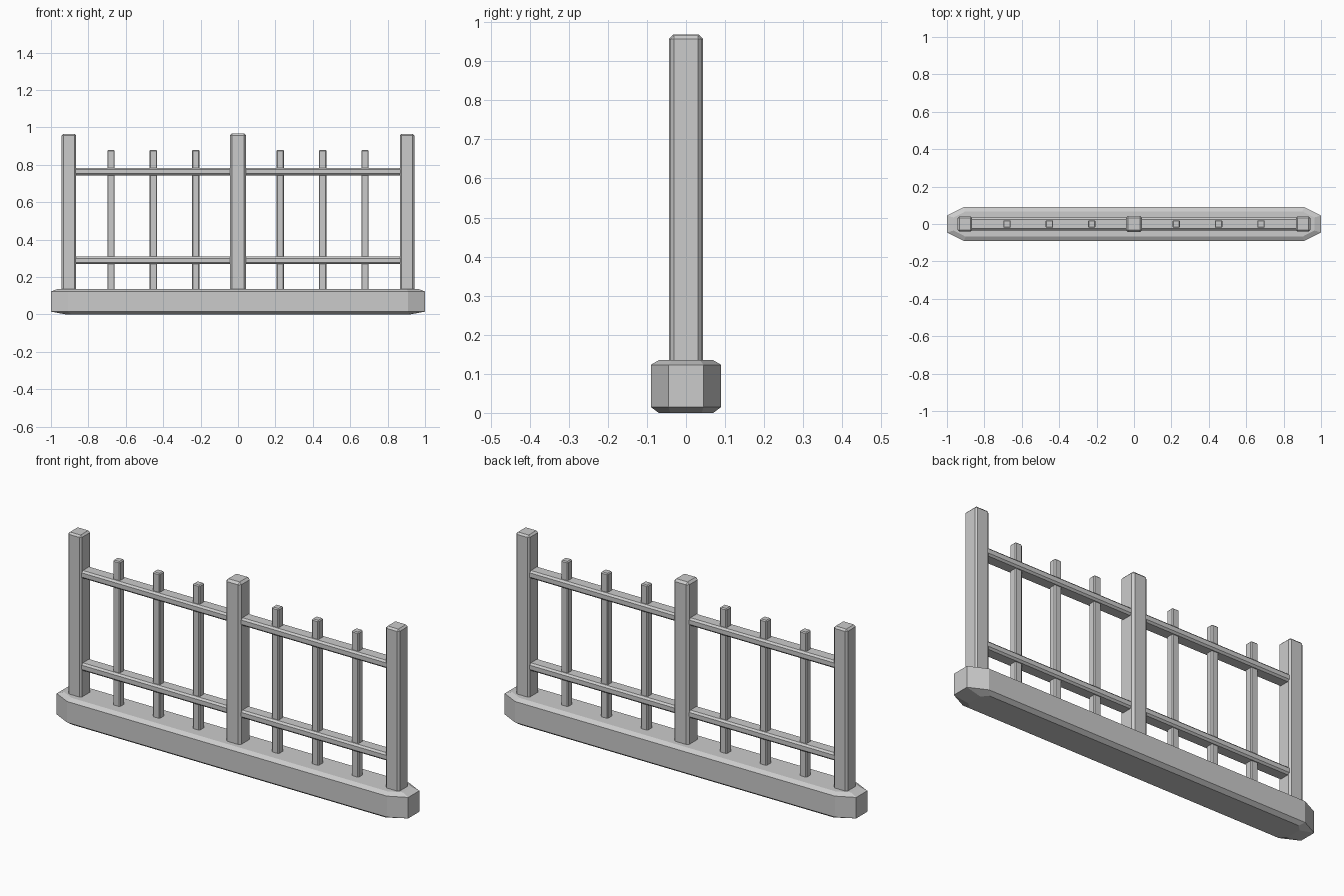
import bpy, bmesh

if "Cube" in bpy.data.objects:
    bpy.data.objects.remove(bpy.data.objects["Cube"])


def box(name, x, y, z, bevel):
    """Chamfered box from (min, max) ranges."""
    bm = bmesh.new()
    bmesh.ops.create_cube(bm, size=1)
    for v in bm.verts:
        v.co = [(r[0] + r[1]) / 2 + c * (r[1] - r[0]) for c, r in zip(v.co, (x, y, z))]
    bmesh.ops.bevel(bm, geom=bm.edges[:], offset=bevel, segments=1,
                    profile=0.5, affect='EDGES')
    return finish(name, bm)


def finish(name, bm):
    bmesh.ops.recalc_face_normals(bm, faces=bm.faces[:])
    mesh = bpy.data.meshes.new(name)
    bm.to_mesh(mesh)
    bm.free()
    obj = bpy.data.objects.new(name, mesh)
    bpy.context.collection.objects.link(obj)
    return obj


def post(name, x, half_x, half_y, top, bevel):
    return box(name, (x - half_x, x + half_x), (-half_y, half_y), (0.1, top), bevel)


# Plinth: stacked octagonal rings (end x, shoulder x, side y, end y, z)
rings = [(0.92, 0.89, 0.07, 0.04, 0.0), (1.0, 0.91, 0.09, 0.045, 0.015),
         (1.0, 0.91, 0.09, 0.045, 0.123), (0.965, 0.90, 0.068, 0.035, 0.136)]
bm = bmesh.new()
loops = []
for ex, sx, sy, ey, z in rings:
    outline = [(ex, -ey), (ex, ey), (sx, sy), (-sx, sy),
               (-ex, ey), (-ex, -ey), (-sx, -sy), (sx, -sy)]
    loops.append([bm.verts.new((px, py, z)) for px, py in outline])
for a, b in zip(loops, loops[1:]):
    for i in range(8):
        j = (i + 1) % 8
        bm.faces.new((a[i], a[j], b[j], b[i]))
bm.faces.new(loops[0])
bm.faces.new(loops[-1])
finish("plinth", bm)

# Main posts
post("centre_post", 0, 0.043, 0.044, 0.968, 0.011)
for side, s in (("left", -1), ("right", 1)):
    post(side + "_end_post", s * 0.904, 0.039, 0.04, 0.966, 0.009)
    # Thin balusters
    for i, x in enumerate((0.225, 0.452, 0.679)):
        post(f"{side}_baluster_{i + 1}", s * x, 0.02, 0.02, 0.88, 0.005)

# Horizontal rails
for name, z in (("lower_rail", 0.289), ("upper_rail", 0.764)):
    box(name, (-0.89, 0.89), (-0.034, 0.034), (z - 0.02, z + 0.02), 0.009)
